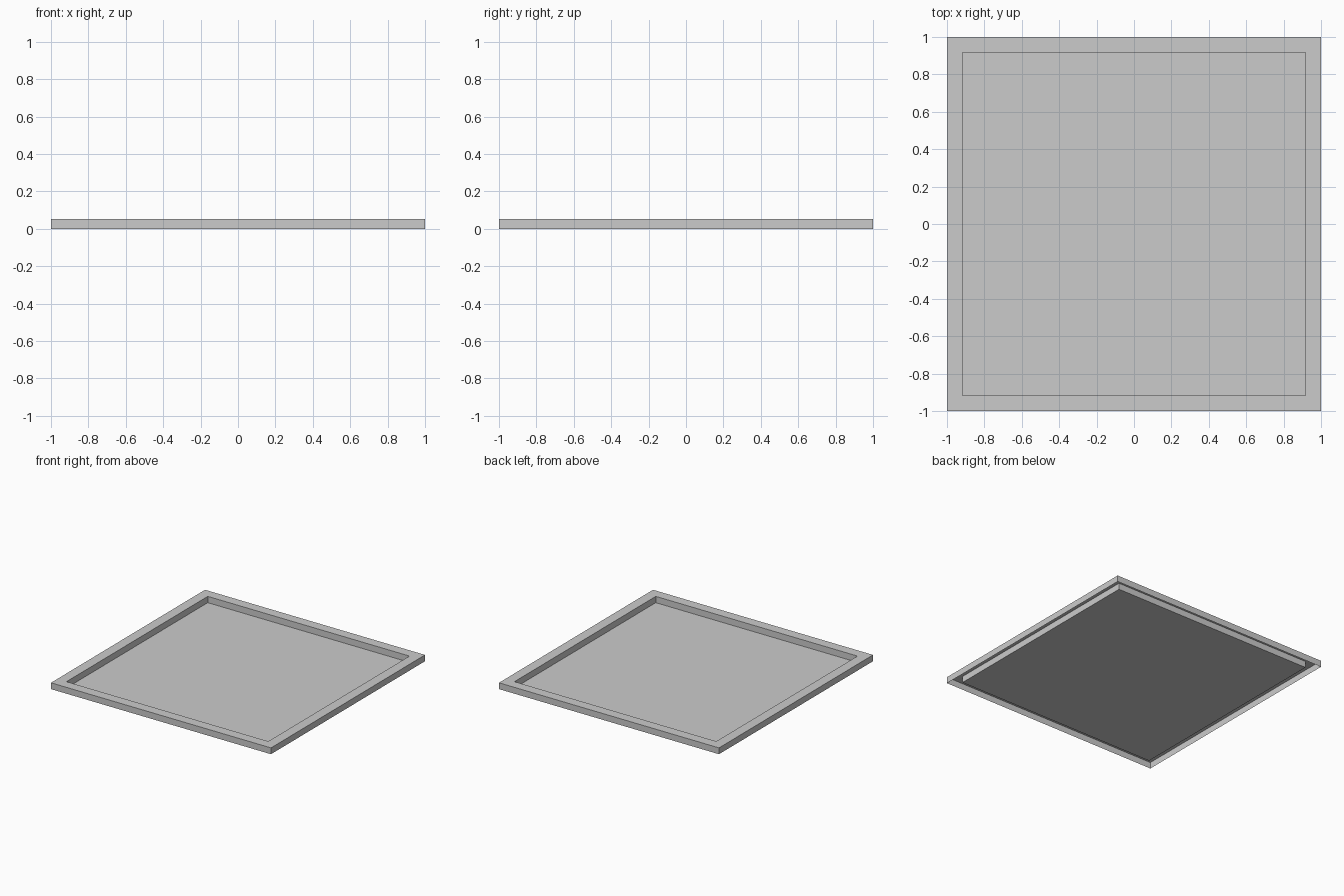
import bpy, bmesh

if "Cube" in bpy.data.objects:
    bpy.data.objects.remove(bpy.data.objects["Cube"])

OUTER, INNER, HEIGHT = 1.0, 0.917, 0.052

bm = bmesh.new()


def square(half, z):
    """Closed loop of four vertices."""
    return [bm.verts.new((x * half, y * half, z))
            for x, y in ((-1, -1), (1, -1), (1, 1), (-1, 1))]


def bridge(a, b):
    """Four quads joining two square loops."""
    for i in range(4):
        j = (i + 1) % 4
        bm.faces.new((a[i], a[j], b[j], b[i]))


# Single-sided shell: outer wall, flat rim, inner wall, sunken floor.
# The rim stays open underneath.
loops = [square(OUTER, 0), square(OUTER, HEIGHT),
         square(INNER, HEIGHT), square(INNER, 0)]
for lower, upper in zip(loops, loops[1:]):
    bridge(lower, upper)
bm.faces.new(loops[-1])

mesh = bpy.data.meshes.new("square_tray")
bm.to_mesh(mesh)
bm.free()
tray = bpy.data.objects.new("square_tray", mesh)
bpy.context.collection.objects.link(tray)
